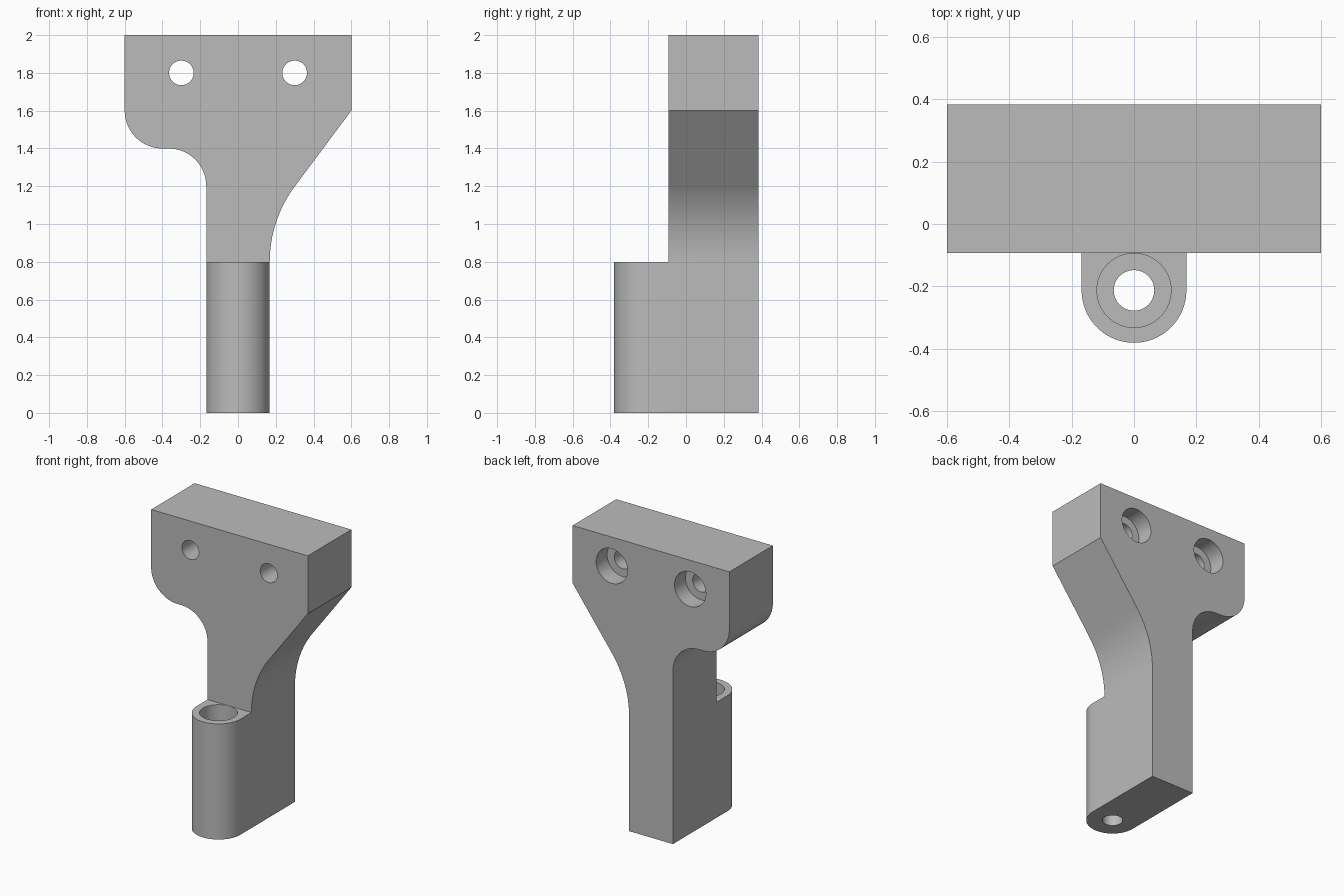
import bpy, bmesh
from math import sin, cos, radians, pi
from mathutils import Matrix, Vector

if "Cube" in bpy.data.objects:
    bpy.data.objects.remove(bpy.data.objects["Cube"])

GREY = (0.5, 0.5, 0.5, 1)
mat = bpy.data.materials.new("plain grey")
mat.use_nodes = True
mat.diffuse_color = GREY
mat.node_tree.nodes["Principled BSDF"].inputs["Base Color"].default_value = GREY

HALF = 0.168                  # half width of the stem
FRONT, BACK = -0.093, 0.383   # faces of the bracket plate
BORE_Y = FRONT - 0.12         # axis of the upright socket
SOCKET_TOP = 0.8


def arc(cx, cy, r, a0, a1, n=16):
    angles = [radians(a0 + (a1 - a0) * i / n) for i in range(n + 1)]
    return [(cx + r * cos(a), cy + r * sin(a)) for a in angles]


def make_object(name, bm):
    bmesh.ops.recalc_face_normals(bm, faces=bm.faces)
    mesh = bpy.data.meshes.new(name)
    bm.to_mesh(mesh)
    bm.free()
    mesh.materials.append(mat)
    obj = bpy.data.objects.new(name, mesh)
    bpy.context.collection.objects.link(obj)
    return obj


def extrude(name, points, offset):
    bm = bmesh.new()
    face = bm.faces.new([bm.verts.new(p) for p in points])
    moved = bmesh.ops.extrude_face_region(bm, geom=[face])["geom"]
    verts = [v for v in moved if isinstance(v, bmesh.types.BMVert)]
    bmesh.ops.translate(bm, verts=verts, vec=offset)
    return make_object(name, bm)


def cylinder(name, r, start, end):
    start, end = Vector(start), Vector(end)
    axis = end - start
    turn = Vector((0, 0, 1)).rotation_difference(axis).to_matrix().to_4x4()
    bm = bmesh.new()
    bmesh.ops.create_cone(bm, cap_ends=True, segments=64, radius1=r, radius2=r,
                          depth=axis.length,
                          matrix=Matrix.Translation((start + end) / 2) @ turn)
    return make_object(name, bm)


def combine(target, tool, operation):
    mod = target.modifiers.new(operation.lower(), "BOOLEAN")
    mod.operation, mod.solver, mod.object = operation, "EXACT", tool
    graph = bpy.context.evaluated_depsgraph_get()
    result = bpy.data.meshes.new_from_object(target.evaluated_get(graph))
    target.modifiers.clear()
    target.data = result
    bpy.data.objects.remove(tool)


# Bracket plate: wide head, rounded shoulder one side, sloped flank the other
R = 2 / 3
outline = [(-0.6, 2), (0.6, 2), (0.6, 1.6)]
outline += arc(HALF + R, SOCKET_TOP, R, 143.13, 180)
outline += [(HALF, 0), (-HALF, 0)]
outline += arc(-HALF - 0.2, 1.2, 0.2, 0, 90)
outline += arc(-0.4, 1.6, 0.2, 270, 180)
bracket = extrude("bracket", [(x, FRONT, z) for x, z in outline],
                  (0, BACK - FRONT, 0))

# Round-nosed socket joined to the front of the stem
nose = [(HALF, 0.1)] + [(-HALF, 0.1)] + arc(0, BORE_Y, HALF, 180, 360, 40)
socket = extrude("socket", [(x, y, 0) for x, y in nose], (0, 0, SOCKET_TOP))
combine(bracket, socket, "UNION")

# Stepped upright bore
combine(bracket, cylinder("socket_bore", 0.119, (0, BORE_Y, 0.2), (0, BORE_Y, 0.9)), "DIFFERENCE")
combine(bracket, cylinder("socket_hole", 0.065, (0, BORE_Y, -0.1), (0, BORE_Y, 0.3)), "DIFFERENCE")

# Mounting holes, counterbored from the back
for x in (-0.3, 0.3):
    combine(bracket, cylinder("bolt_hole", 0.065, (x, -0.3, 1.8), (x, 0.6, 1.8)), "DIFFERENCE")
    combine(bracket, cylinder("counterbore", 0.12, (x, BACK - 0.12, 1.8), (x, 0.6, 1.8)), "DIFFERENCE")

# Smooth the curves and keep the edges crisp
bpy.ops.object.select_all(action="DESELECT")
bracket.select_set(True)
bpy.context.view_layer.objects.active = bracket
bpy.ops.object.shade_smooth_by_angle(angle=radians(30))
